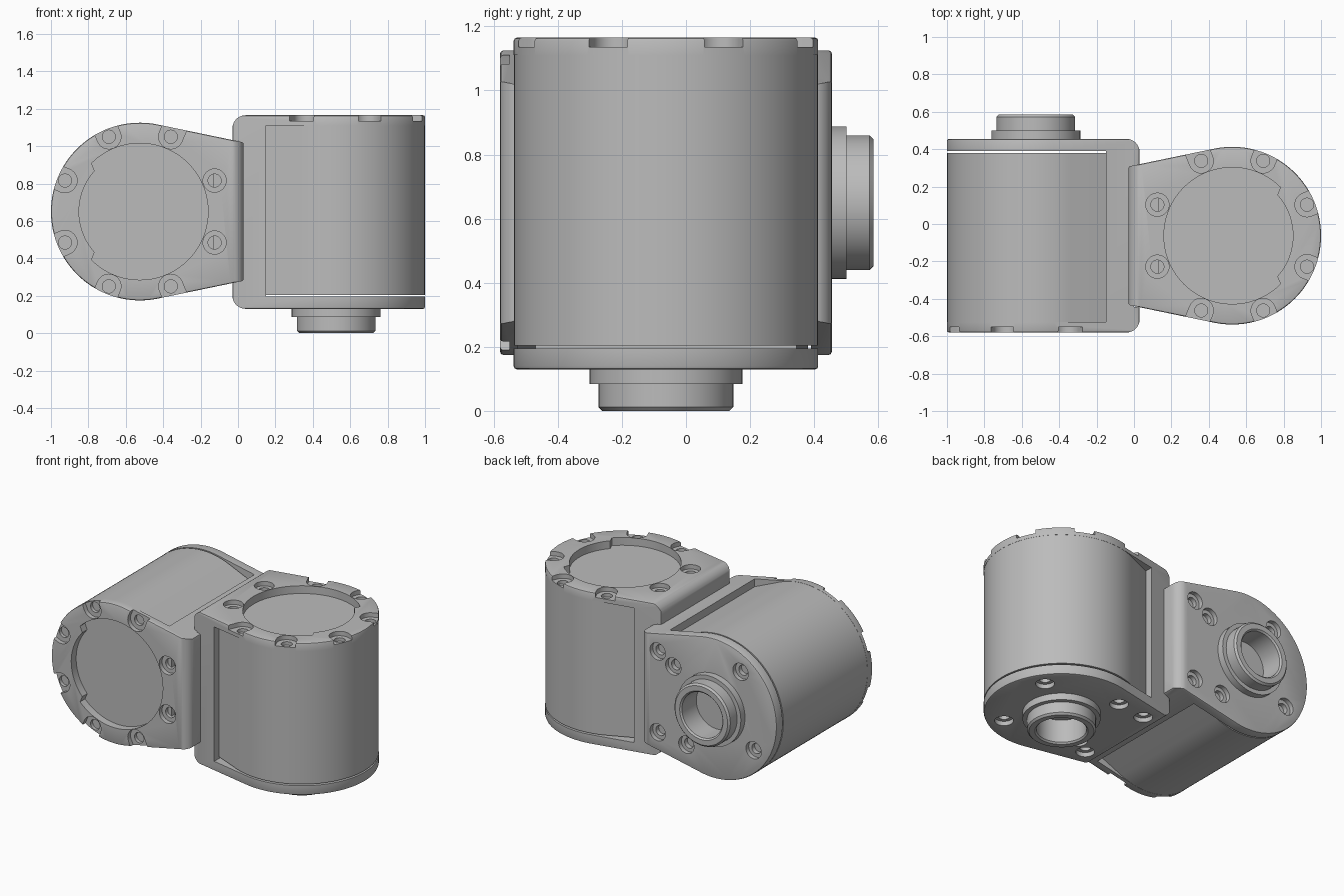
import bpy, bmesh
from math import sin, cos, pi, radians, atan2, acos, hypot
from mathutils import Matrix, Vector

cube = bpy.data.objects.get("Cube")
if cube:
    bpy.data.objects.remove(cube)

grey = bpy.data.materials.new("machined_grey")
grey.use_nodes = True
grey.diffuse_color = (0.5, 0.5, 0.5, 1)
grey.node_tree.nodes["Principled BSDF"].inputs["Base Color"].default_value = (0.5, 0.5, 0.5, 1)


def finish(name, bm):
    bmesh.ops.recalc_face_normals(bm, faces=bm.faces)
    mesh = bpy.data.meshes.new(name)
    bm.to_mesh(mesh)
    bm.free()
    mesh.materials.append(grey)
    obj = bpy.data.objects.new(name, mesh)
    bpy.context.collection.objects.link(obj)
    return obj


def prism(name, points, lift):
    """Closed outline of 3D points, extruded along the lift vector."""
    bm = bmesh.new()
    face = bm.faces.new([bm.verts.new(p) for p in points])
    new = bmesh.ops.extrude_face_region(bm, geom=[face])["geom"]
    bmesh.ops.translate(bm, vec=lift, verts=[v for v in new if isinstance(v, bmesh.types.BMVert)])
    return finish(name, bm)


def flat_prism(name, outline, low, high):
    return prism(name, [(u, v, low) for u, v in outline], (0, 0, high - low))


def arc(r, start, end, steps, cu=0, cv=0):
    return [(cu + r * cos(radians(start + (end - start) * i / steps)),
             cv + r * sin(radians(start + (end - start) * i / steps))) for i in range(steps + 1)]


def circle(r, cu=0, cv=0, steps=32):
    return arc(r, 0, 360, steps, cu, cv)[:-1]


def teardrop(r, u, v):
    """Circle with tangent lines running to a straight end."""
    a = (atan2(v, u) - acos(r / hypot(u, v))) * 180 / pi
    return arc(r, -a, a, 72) + [(u, v), (u, -v)]


def apply(obj, kind, **settings):
    mod = obj.modifiers.new(kind, kind)
    for key, value in settings.items():
        setattr(mod, key, value)
    bpy.ops.object.select_all(action='DESELECT')
    bpy.context.view_layer.objects.active = obj
    obj.select_set(True)
    bpy.ops.object.modifier_apply(modifier=mod.name)


def boolean(obj, cutter, operation='DIFFERENCE'):
    apply(obj, 'BOOLEAN', object=cutter, operation=operation, solver='EXACT')
    bpy.data.objects.remove(cutter)


def drill(obj, outline, low, high):
    boolean(obj, flat_prism("cutter", outline, low, high))


def lathe(name, profile):
    bm = bmesh.new()
    verts = [bm.verts.new((r, 0, w)) for r, w in profile]
    edges = [bm.edges.new(pair) for pair in zip(verts, verts[1:])]
    bmesh.ops.spin(bm, geom=verts + edges, cent=(0, 0, 0), axis=(0, 0, 1), angle=2 * pi, steps=64)
    bmesh.ops.remove_doubles(bm, verts=bm.verts, dist=0.0005)
    return finish(name, bm)


REAR, PLATE, FLOOR, HEAD = 0.13, 0.195, 1.112, 1.165
END, WEB, NECK = -0.555, -0.525, -0.375

# C-shaped frame: head cover, neck and rear plate in one piece
frame = flat_prism("frame", teardrop(0.475, END, 0.37), REAR, HEAD)
apply(frame, 'BEVEL', width=0.01, segments=2, limit_method='ANGLE', angle_limit=radians(50))
r = 0.07
side = [(0.6, REAR - 0.01), (END + r, REAR - 0.01), (END + r, REAR)]
side += arc(r, 270, 180, 8, END + r, REAR + r)[1:]
side += [(END, 0.28), (WEB, 0.28), (WEB, 1.03), (END, 1.03)]
side += arc(r, 180, 90, 8, END + r, HEAD - r)
side += [(END + r, HEAD + 0.01), (0.6, HEAD + 0.01), (0.6, FLOOR - 0.002), (NECK, FLOOR - 0.002),
         (NECK, PLATE), (0.6, PLATE)]
boolean(frame, prism("cutter", [(u, -0.6, w) for u, w in side], (0, 1.2, 0)), 'INTERSECT')

# round recess in the head, with a narrower sector on the outer side
recess = arc(0.365, 45, 315, 54) + arc(0.325, -42, 42, 18)
drill(frame, recess, 1.05, 1.2)

# head bolt seats: open notches round the rim, closed ones by the neck
for k in range(8):
    angle = 22.5 + 45 * k
    a = radians(angle)
    cu, cv = 0.433 * cos(a), 0.433 * sin(a)
    if abs(angle - 180) > 50:
        seat = arc(0.065, angle + 90, angle + 270, 16, cu, cv)
        out = Vector((cos(a), sin(a))) * 0.15
        seat += [(seat[-1][0] + out.x, seat[-1][1] + out.y), (seat[0][0] + out.x, seat[0][1] + out.y)]
    else:
        seat = circle(0.062, cu, cv)
    drill(frame, seat, HEAD - 0.03, 1.2)
    drill(frame, circle(0.035, cu, cv), 1.08, 1.2)

# rear bolt holes and shaft opening
rear_holes = [(0.365 * cos(radians(34 + 90 * k)), 0.365 * sin(radians(34 + 90 * k))) for k in range(4)]
rear_holes += [(-0.42, 0.275), (-0.42, -0.275)]
for cu, cv in rear_holes:
    drill(frame, circle(0.058, cu, cv), 0.1, REAR + 0.03)
    drill(frame, circle(0.034, cu, cv), 0.1, REAR + 0.06)
drill(frame, circle(0.17, steps=64), 0.1, 0.2)

# motor body between the plates
body = flat_prism("motor_body", teardrop(0.474, NECK - 0.02, 0.345), 0.205, FLOOR)

# hollow output shaft with a shoulder
shaft = lathe("output_shaft", [
    (0, PLATE), (0.18, PLATE), (0.18, 0.132), (0.238, 0.132), (0.238, 0.085), (0.21, 0.085),
    (0.21, 0.012), (0.198, 0), (0.163, 0), (0.153, 0.01), (0.153, 0.165), (0, 0.165)])

# two identical units at right angles, interlocked at the necks
upright = Matrix.Translation((0.525, -0.0625, 0))
lying = Matrix(((-1, 0, 0, -0.525), (0, 0, -1, 0.585), (0, -1, 0, 0.65), (0, 0, 0, 1)))
for part in (frame, body, shaft):
    name = part.name
    twin = part.copy()
    twin.data = part.data.copy()
    bpy.context.collection.objects.link(twin)
    for obj, label, place in ((part, "upright_", upright), (twin, "lying_", lying)):
        obj.name = label + name
        obj.data.transform(place)
        bpy.ops.object.select_all(action='DESELECT')
        bpy.context.view_layer.objects.active = obj
        obj.select_set(True)
        bpy.ops.object.shade_smooth_by_angle(angle=radians(30))
